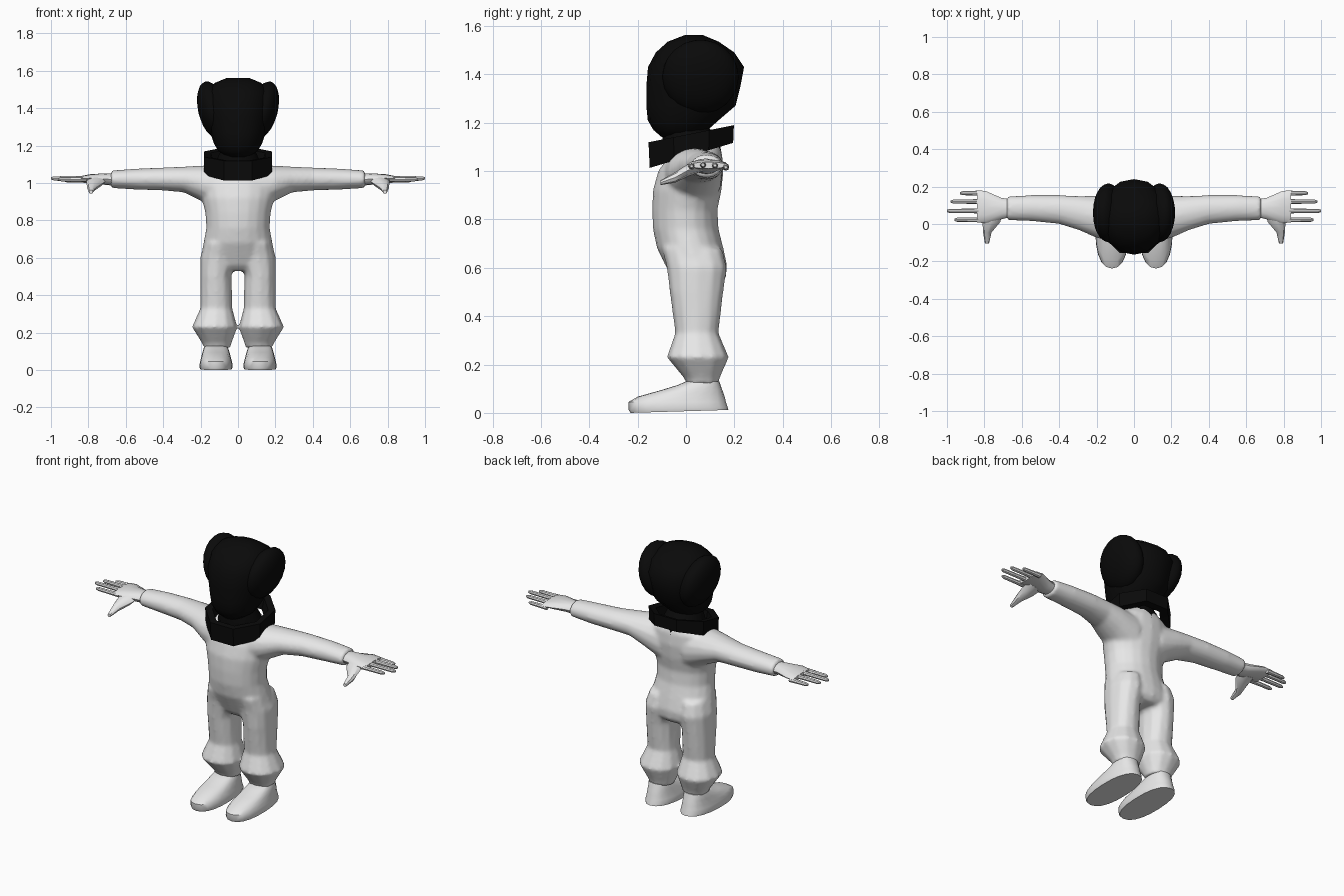
import bpy
import bmesh
from math import cos, sin, pi, radians
from mathutils import Vector, Matrix

cube = bpy.data.objects.get("Cube")
if cube:
    bpy.data.objects.remove(cube, do_unlink=True)


def material(name, value):
    mat = bpy.data.materials.new(name)
    mat.use_nodes = True
    color = (value, value, value, 1)
    mat.diffuse_color = color
    bsdf = mat.node_tree.nodes["Principled BSDF"]
    bsdf.inputs["Base Color"].default_value = color
    bsdf.inputs["Roughness"].default_value = 0.8
    return mat


PALE = material("pale_grey", 0.8)
BLACK = material("black", 0.003)


def loft(bm, axis, rings, n=16, sides=(1,), phase=0.0, power=1.0, closed=False):
    """Join oval rings (position, a low, a high, b low, b high[, shear]) along an axis."""
    for side in sides:
        loops = []
        for t, a0, a1, b0, b1, *shear in rings:
            loop = []
            for i in range(n):
                ang = 2 * pi * (i + phase) / n
                c, s = cos(ang), sin(ang)
                c = abs(c) ** power * (1 if c > 0 else -1)
                s = abs(s) ** power * (1 if s > 0 else -1)
                a = (a0 + a1) / 2 + (a1 - a0) / 2 * c
                b = (b0 + b1) / 2 + (b1 - b0) / 2 * s
                x, y, z = {"x": (t, a, b), "y": (a, t, b), "z": (a, b, t)}[axis]
                if shear:
                    z += shear[0] * y
                loop.append(bm.verts.new((x * side, y, z)))
            loops.append(loop)
        pairs = list(zip(loops, loops[1:]))
        if closed:
            pairs.append((loops[-1], loops[0]))
        else:
            bm.faces.new(loops[0])
            bm.faces.new(loops[-1])
        for low, high in pairs:
            for i in range(n):
                j = (i + 1) % n
                bm.faces.new((low[i], low[j], high[j], high[i]))


def finish(bm, name, mat, angle=40):
    bmesh.ops.recalc_face_normals(bm, faces=bm.faces)
    mesh = bpy.data.meshes.new(name)
    bm.to_mesh(mesh)
    bm.free()
    mesh.materials.append(mat)
    ob = bpy.data.objects.new(name, mesh)
    bpy.context.collection.objects.link(ob)
    bpy.ops.object.select_all(action="DESELECT")
    ob.select_set(True)
    bpy.context.view_layer.objects.active = ob
    bpy.ops.object.shade_smooth_by_angle(angle=radians(angle))
    return ob


def balanced(rings):
    """Rings given as (z, half width, y low, y high), centred on x."""
    return [(z, -h, h, y0, y1) for z, h, y0, y1 in rings]


BOTH = (1, -1)

# Bodysuit: torso, sleeves and trouser legs fused into one skin
bm = bmesh.new()
loft(bm, "z", balanced([
    (0.53, 0.12, -0.03, 0.14), (0.56, 0.19, -0.06, 0.165), (0.61, 0.198, -0.085, 0.17),
    (0.68, 0.185, -0.12, 0.155), (0.76, 0.17, -0.137, 0.135), (0.84, 0.175, -0.14, 0.13),
    (0.92, 0.195, -0.137, 0.147), (1.0, 0.205, -0.115, 0.155), (1.07, 0.18, -0.065, 0.15),
    (1.12, 0.09, 0.0, 0.13)]), 20)
loft(bm, "x", [
    (0.08, -0.1, 0.15, 0.84, 1.1), (0.2, -0.075, 0.152, 0.905, 1.093),
    (0.29, -0.035, 0.15, 0.95, 1.088), (0.4, 0.0, 0.155, 0.96, 1.083),
    (0.55, 0.015, 0.155, 0.965, 1.077), (0.68, 0.02, 0.148, 0.973, 1.067)], 16, BOTH)
loft(bm, "z", [
    (0.12, 0.04, 0.185, 0.0, 0.135), (0.14, 0.035, 0.19, -0.005, 0.138),
    (0.23, 0.003, 0.247, -0.08, 0.178), (0.33, 0.03, 0.202, -0.045, 0.135),
    (0.5, 0.035, 0.203, -0.068, 0.155), (0.6, 0.01, 0.203, -0.08, 0.17),
    (0.68, 0.02, 0.18, -0.1, 0.15)], 12, BOTH, power=0.9)
suit = finish(bm, "bodysuit", PALE)
remesh = suit.modifiers.new("fuse", "REMESH")
remesh.mode = "VOXEL"
remesh.voxel_size = 0.011
remesh.use_smooth_shade = True
soften = suit.modifiers.new("soften", "SMOOTH")
soften.factor = 0.5
soften.iterations = 5

# Shoes: flat soled, sloping from ankle to toe
bm = bmesh.new()
loft(bm, "z", [
    (0.007, 0.032, 0.203, -0.23, 0.175, 0.03), (0.02, 0.028, 0.207, -0.237, 0.172, 0.03),
    (0.045, 0.032, 0.203, -0.238, 0.165), (0.067, 0.038, 0.197, -0.2, 0.16),
    (0.095, 0.045, 0.19, -0.1, 0.15), (0.115, 0.052, 0.184, -0.035, 0.143),
    (0.13, 0.058, 0.178, 0.0, 0.138)], 20, BOTH, power=0.85)
for v in bm.verts:
    v.co.z = max(v.co.z, 0.0)
finish(bm, "shoes", PALE)

# Hands: palm, thumb and four fingers
bm = bmesh.new()
loft(bm, "x", [
    (0.65, 0.04, 0.13, 0.985, 1.052), (0.71, 0.025, 0.14, 0.99, 1.052),
    (0.79, 0.005, 0.175, 1.005, 1.047), (0.84, 0.008, 0.178, 1.01, 1.037)], 12, BOTH)
loft(bm, "y", [
    (0.07, 0.7, 0.81, 1.0, 1.04), (0.01, 0.715, 0.81, 0.978, 1.03),
    (-0.045, 0.762, 0.807, 0.952, 0.995), (-0.105, 0.775, 0.797, 0.942, 0.962)], 8, BOTH)
for y, tip, z in ((0.165, 0.93, 1.015), (0.12, 0.98, 1.023), (0.07, 1.0, 1.025), (0.023, 0.96, 1.02)):
    loft(bm, "x", [
        (start, y - r, y + r, z - r, z + r)
        for start, r in ((0.81, 0.014), (0.87, 0.012), (tip - 0.015, 0.011), (tip, 0.006))],
        8, BOTH)
finish(bm, "hands", PALE)

# Collar: eight-sided band, higher at the back
bm = bmesh.new()
W = 1 / cos(pi / 8)


def band(z, half, y0, y1, shear):
    mid, reach = (y0 + y1) / 2, (y1 - y0) / 2 * W
    return (z, -half * W, half * W, mid - reach, mid + reach, shear)


loft(bm, "z", [
    band(1.058, 0.18, -0.15, 0.195, 0.3), band(1.15, 0.183, -0.155, 0.198, 0.2),
    band(1.145, 0.145, -0.12, 0.165, 0.2), band(1.07, 0.13, -0.11, 0.15, 0.3)],
    8, phase=0.5, closed=True)
finish(bm, "collar", BLACK, 25)

# Neck, hidden inside the collar
bm = bmesh.new()
loft(bm, "z", balanced([
    (1.06, 0.13, -0.09, 0.15), (1.11, 0.12, -0.1, 0.14), (1.19, 0.085, -0.09, 0.09)]), 12)
finish(bm, "neck", BLACK)

# Head: broad crown tapering to the chin
bm = bmesh.new()
loft(bm, "z", balanced([
    (1.14, 0.06, -0.1, 0.05), (1.17, 0.105, -0.135, 0.09), (1.21, 0.128, -0.158, 0.135),
    (1.27, 0.148, -0.164, 0.205), (1.35, 0.165, -0.164, 0.225), (1.43, 0.175, -0.157, 0.24),
    (1.49, 0.165, -0.125, 0.2), (1.535, 0.125, -0.075, 0.135), (1.562, 0.06, -0.005, 0.07)]),
    16, power=0.92)
finish(bm, "head", BLACK, 50)

# Side lobes: flattened bulges leaning outward at the top
bm = bmesh.new()
for side in BOTH:
    place = (Matrix.Translation(Vector((side * 0.137, 0.06, 1.39)))
             @ Matrix.Rotation(side * radians(14), 4, "Y")
             @ Matrix.Diagonal((0.076, 0.158, 0.157, 1)))
    bmesh.ops.create_icosphere(bm, subdivisions=3, radius=1, matrix=place)
finish(bm, "side_lobes", BLACK, 50)
